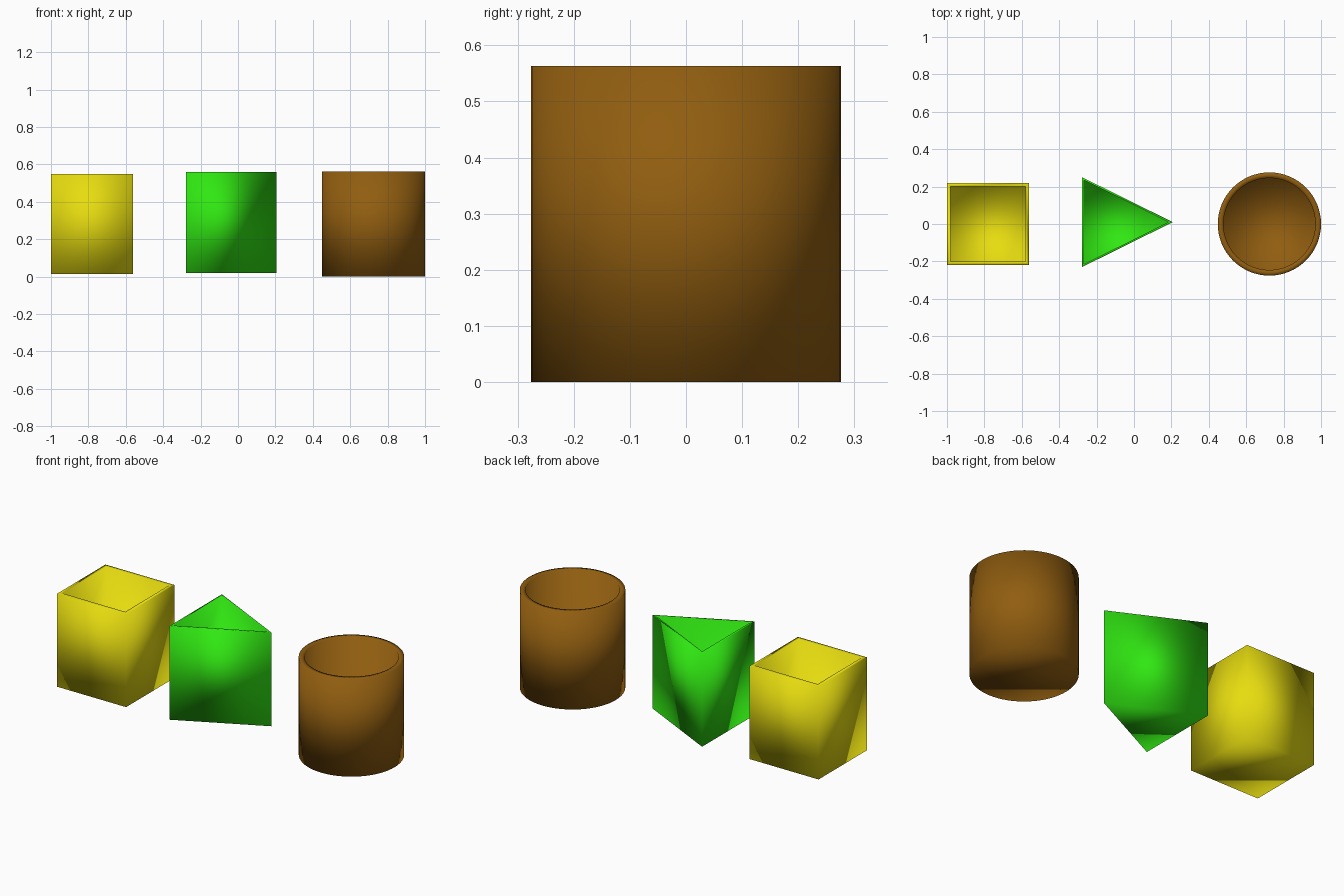
import bpy, bmesh, math

if "Cube" in bpy.data.objects:
    bpy.data.objects.remove(bpy.data.objects["Cube"], do_unlink=True)


def make_material(name, colour):
    mat = bpy.data.materials.new(name)
    mat.use_nodes = True
    mat.diffuse_color = (*colour, 1)
    mat.node_tree.nodes["Principled BSDF"].inputs["Base Color"].default_value = (*colour, 1)
    return mat


def make_cup(name, sides, centre, radii, z_range, inner, mat, turn=0.0, floor=0.02):
    """Open prism: outer wall, flat rim, inner wall and floor."""
    bm = bmesh.new()
    bottom, top = z_range

    def ring(scale, z):
        angles = [turn + math.tau * i / sides for i in range(sides)]
        return [bm.verts.new((centre[0] + radii[0] * scale * math.cos(a),
                              centre[1] + radii[1] * scale * math.sin(a), z)) for a in angles]

    rings = [ring(1, bottom), ring(1, top), ring(inner, top), ring(inner, bottom + floor)]
    for low, high in zip(rings, rings[1:]):
        for i in range(sides):
            j = (i + 1) % sides
            bm.faces.new((low[i], low[j], high[j], high[i]))
    bm.faces.new(rings[0][::-1])
    bm.faces.new(rings[-1])
    bmesh.ops.recalc_face_normals(bm, faces=bm.faces[:])
    # soft shading runs across every edge
    for face in bm.faces:
        face.smooth = True
    mesh = bpy.data.meshes.new(name)
    bm.to_mesh(mesh)
    bm.free()
    mesh.materials.append(mat)
    obj = bpy.data.objects.new(name, mesh)
    bpy.context.collection.objects.link(obj)
    return obj


yellow = make_material("yellow", (0.80, 0.72, 0.005))
green = make_material("green", (0.03, 0.80, 0.006))
brown = make_material("brown", (0.28, 0.11, 0.005))

make_cup("square_cup", 4, (-0.78, 0), (0.311, 0.311), (0.013, 0.55), 0.91, yellow, math.pi / 4)
make_cup("triangular_cup", 3, (-0.116, 0.01), (0.323, 0.277), (0.02, 0.56), 0.93, green)
make_cup("round_cup", 64, (0.724, 0), (0.276, 0.276), (0, 0.563), 0.89, brown)
